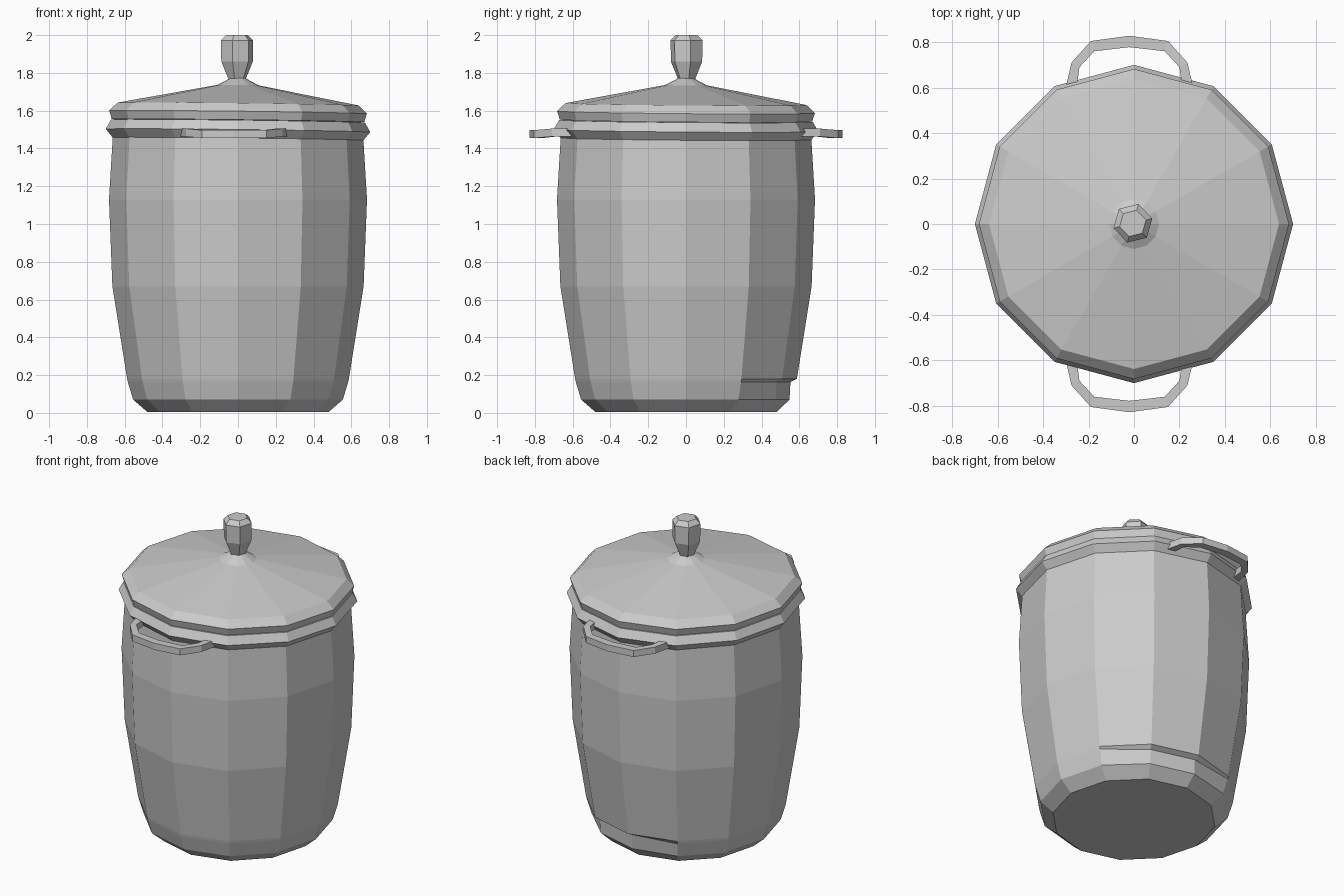
import bpy, bmesh
from math import cos, sin, pi, radians

if "Cube" in bpy.data.objects:
    bpy.data.objects.remove(bpy.data.objects["Cube"])


def finish(name, bm):
    bmesh.ops.recalc_face_normals(bm, faces=bm.faces)
    mesh = bpy.data.meshes.new(name)
    bm.to_mesh(mesh)
    bm.free()
    obj = bpy.data.objects.new(name, mesh)
    bpy.context.collection.objects.link(obj)
    return obj


def lathe(name, profile, sides, start=0.0, tilt=(0, 0), radius_fix=None):
    """Spin (radius, z) points into a closed faceted solid, optionally leaning a little."""
    bm = bmesh.new()
    rings = []
    for i, (r, z) in enumerate(profile):
        ring = []
        for k in range(sides):
            a = start + 2 * pi * k / sides
            rr = radius_fix(i, k, r) if radius_fix else r
            x, y = rr * cos(a), rr * sin(a)
            ring.append(bm.verts.new((x, y, z + tilt[0] * x + tilt[1] * y)))
        rings.append(ring)
    for lo, hi in zip(rings, rings[1:]):
        for k in range(sides):
            n = (k + 1) % sides
            bm.faces.new((lo[k], lo[n], hi[n], hi[k]))
    bm.faces.new(rings[0])
    bm.faces.new(rings[-1])
    return finish(name, bm)


# Pot body, with a shallow step cut into the back near the foot
def back_step(i, k, r):
    if k in (2, 3):
        return {1: 0.548, 2: 0.553}.get(i, r)
    return r


lathe("pot_body",
      [(0.48, 0.005), (0.555, 0.07), (0.583, 0.163), (0.587, 0.18), (0.665, 0.67),
       (0.683, 1.13), (0.663, 1.46), (0.655, 1.5)], 12, radius_fix=back_step)

# Rim collar and lid, both sitting slightly crooked
lean = (-0.012, -0.008)
lathe("pot_rim", [(0.655, 1.44), (0.70, 1.495), (0.672, 1.545)], 12, tilt=lean)
lathe("lid",
      [(0.668, 1.547), (0.682, 1.592), (0.638, 1.635), (0.11, 1.735), (0.04, 1.772)],
      12, tilt=lean)

# Six-sided knob
knob = lathe("lid_knob",
             [(0.042, 1.755), (0.086, 1.86), (0.088, 1.972), (0.06, 2.0)], 6, radians(14))
knob.location = (-0.005, 0.003, 0)


# Loop handles on the front and back
def handle(name, side):
    outer = [(-0.285, 0.58), (-0.255, 0.71), (-0.17, 0.805), (0, 0.828)]
    inner = [(-0.235, 0.58), (-0.22, 0.69), (-0.155, 0.76), (0, 0.778)]
    outer += [(-x, y) for x, y in reversed(outer[:-1])]
    inner += [(-x, y) for x, y in reversed(inner[:-1])]
    bm = bmesh.new()
    sections = []
    for (ox, oy), (ix, iy) in zip(outer, inner):
        # The ends rise slightly where they meet the rim
        lift = 0.008 if oy < 0.75 else 0
        corners = [(ox, oy, 1.455), (ox, oy, 1.497), (ix, iy, 1.497), (ix, iy, 1.455)]
        sections.append([bm.verts.new((x - 0.02, side * y, z + lift)) for x, y, z in corners])
    for a, b in zip(sections, sections[1:]):
        for k in range(4):
            n = (k + 1) % 4
            bm.faces.new((a[k], a[n], b[n], b[k]))
    bm.faces.new(sections[0])
    bm.faces.new(sections[-1])
    finish(name, bm)


handle("front_handle", -1)
handle("back_handle", 1)
